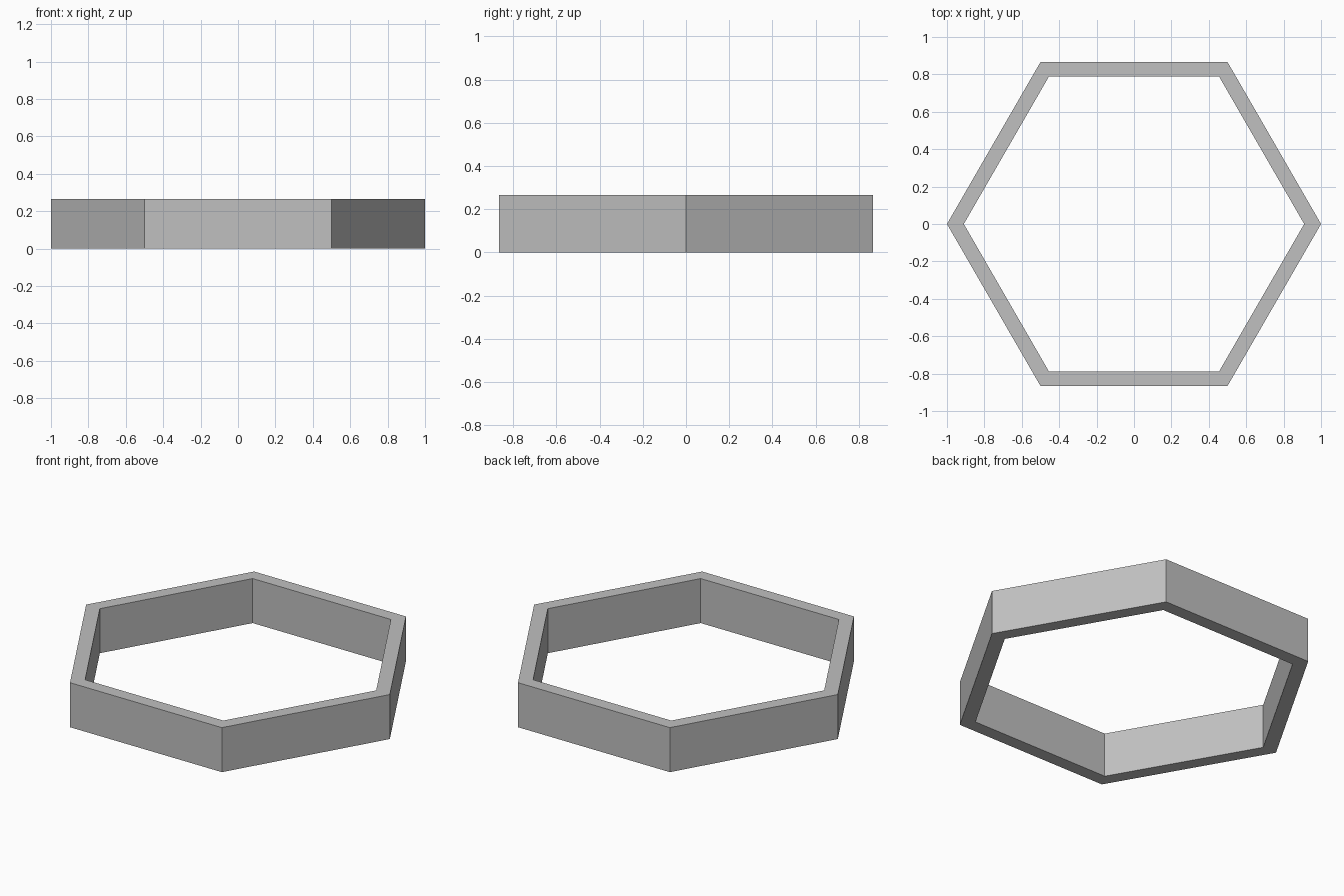
import bpy
import bmesh
from math import cos, sin, pi

cube = bpy.data.objects.get("Cube")
if cube:
    bpy.data.objects.remove(cube, do_unlink=True)

SIDES = 6
OUTER_RADIUS = 1.0
INNER_RADIUS = 0.91
HEIGHT = 0.265

# Single plain grey material
grey = bpy.data.materials.new("light grey")
grey.use_nodes = True
colour = (0.53, 0.53, 0.53, 1)
grey.diffuse_color = colour
grey.node_tree.nodes["Principled BSDF"].inputs["Base Color"].default_value = colour


def hexagon(bm, radius, z):
    """Ring of corner vertices, with a flat side towards the front."""
    angles = [2 * pi * i / SIDES for i in range(SIDES)]
    return [bm.verts.new((radius * cos(a), radius * sin(a), z)) for a in angles]


# Hollow six-sided frame: outer wall, top rim, inner wall, bottom rim
bm = bmesh.new()
loops = [hexagon(bm, r, z) for r, z in (
    (OUTER_RADIUS, 0), (OUTER_RADIUS, HEIGHT),
    (INNER_RADIUS, HEIGHT), (INNER_RADIUS, 0))]
for k, lower in enumerate(loops):
    upper = loops[(k + 1) % len(loops)]
    for i in range(SIDES):
        j = (i + 1) % SIDES
        bm.faces.new((lower[i], lower[j], upper[j], upper[i]))
bmesh.ops.recalc_face_normals(bm, faces=bm.faces)

mesh = bpy.data.meshes.new("hexagonal_frame")
bm.to_mesh(mesh)
bm.free()
mesh.materials.append(grey)
frame = bpy.data.objects.new("hexagonal_frame", mesh)
bpy.context.collection.objects.link(frame)
